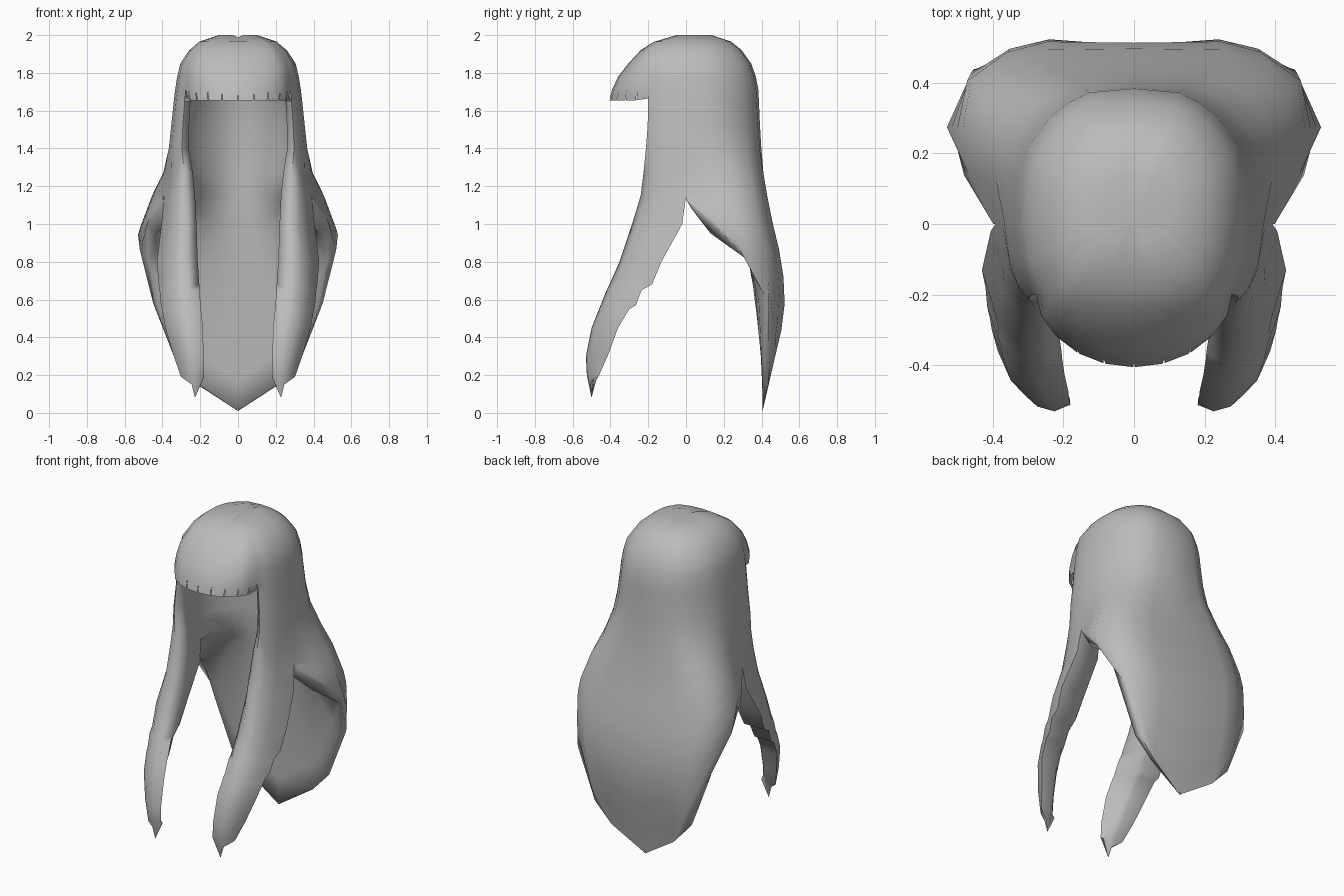
import bpy, bmesh, math

if "Cube" in bpy.data.objects:
    bpy.data.objects.remove(bpy.data.objects["Cube"], do_unlink=True)

mat = bpy.data.materials.new("hair_grey")
mat.use_nodes = True
GREY = (0.5, 0.5, 0.5, 1.0)
mat.diffuse_color = GREY
mat.node_tree.nodes["Principled BSDF"].inputs["Base Color"].default_value = GREY

# Half sections from inner front edge, round the side, to the back centre
# (fractions of half width, and of front or back depth)
HEAD = [(.74, -.85), (.83, -1), (.91, -.8), (.965, -.5), (1, 0), (.98, .33),
        (.9, .57), (.7, .8), (.55, .9), (.38, .97), (0, 1)]
LOW = [(.5, -.85), (.62, -1), (.73, -.85), (.81, -.55), (.86, 0), (.94, .3),
       (1, .58), (.9, .84), (.7, .95), (.48, 1), (0, .985)]
# Inner hollow, same order: fraction of the opening's half width, and y
HOLLOW = [(1, -.2), (1.05, -.13), (1.1, -.06), (1.13, 0), (1.1, .1),
          (.98, .18), (.8, .245), (.56, .305), (.3, .345), (0, .365)]
SPLIT = 4      # column where front lock and back sheet part


def section(z, w, front, back, blend):
    pts = []
    for (ax, ay), (bx, by) in zip(HEAD, LOW):
        x = ax + (bx - ax) * blend
        y = ay + (by - ay) * blend
        pts.append((x * w, y * (front if y < 0 else back), z))
    return pts


def fringe_arc(z, x1, y1, front, n=5):
    """Front arc from the centre to just before the side of the head."""
    out = []
    for i in range(n):
        a = math.pi / 2 * i / n
        out.append((x1 * math.sin(a), -(y1 + (front - y1) * math.cos(a)), z))
    return out


def mix(a, b, t):
    return [p + (q - p) * t for p, q in zip(a, b)]


def lerp_table(table, z):
    """Table rows run downwards: (z, values...)."""
    for a, b in zip(table, table[1:]):
        if z >= b[0]:
            return mix(a[1:], b[1:], (a[0] - z) / (a[0] - b[0]))
    return list(table[-1][1:])


bm = bmesh.new()


def face(points):
    bm.faces.new([bm.verts.new(p) for p in points])


def grid(rows, inward=False):
    for a, b in zip(rows, rows[1:]):
        for c in range(len(a) - 1):
            quad = (a[c], b[c], b[c + 1], a[c + 1])
            face(quad[::-1] if inward else quad)


# Crown: z, half width, front depth, back depth, fringe depth
crown = [(2.0, .10, .03, .14, .05), (1.965, .205, .11, .24, .17),
         (1.92, .258, .165, .295, .24), (1.85, .305, .195, .345, .305),
         (1.78, .322, .2, .37, .36), (1.71, .333, .2, .383, .392)]
rings = []
for z, w, f, b, fr in crown:
    body = section(z, w, f, b, 0)[1:]
    rings.append(fringe_arc(z, body[0][0], f, fr) + body)
# slight parting dip on top
for i in (0, -1):
    rings[0][i] = (0, rings[0][i][1], 1.988)
grid(rings)
for p, q in zip(rings[0], rings[0][1:]):
    face(((0, .04, 1.985), p, q))

# Fringe ends: separate teeth with narrow slits between them
top = rings[-1][:6]
low = fringe_arc(1.655, .268, .2, .405) + [(.268, -.2, 1.665)]
for i in range(5):
    a, b = low[i], low[i + 1]
    s = .05 if i % 2 else .03
    face((top[i], mix(a, b, s), mix(b, a, s), top[i + 1]))

# Sides and back of the head down to the split
sides = [section(1.65, .34, .2, .386, 0), section(1.52, .356, .203, .392, .05),
         section(1.4, .377, .212, .4, .2), section(1.27, .41, .225, .414, .65),
         section(1.15, .455, .24, .43, 1)]
grid([rings[-1][5:], sides[0][1:]])
grid(sides)

# Hollow inside the hair, closing to a dome under the crown
hollow = []
for z, s in ((1.9, .45), (1.8, .75)):
    hollow.append([(x * .25 * s, .08 + (y - .08) * s, z) for x, y in HOLLOW])
for row, s in zip(sides, (.9, .95, .98, 1, 1)):
    xi, yi, z = row[0]
    hollow.append([row[0]] + [(x * xi, y * (s if y > 0 else 1), z)
                              for x, y in HOLLOW[1:]])
grid(hollow, inward=True)
for p, q in zip(hollow[0], hollow[0][1:]):
    face(((0, .08, 1.925), q, p))

# Front lock: z, inner x, outer x, front y, rear y
lock = [(1.0, .22, .405, -.285, -.02), (.8, .213, .43, -.352, -.13),
        (.68, .205, .42, -.405, -.18), (.65, .203, .415, -.42, -.235),
        (.57, .198, .408, -.452, -.265), (.55, .196, .402, -.46, -.3),
        (.45, .186, .385, -.5, -.36), (.3, .182, .34, -.53, -.415),
        (.2, .18, .305, -.525, -.46)]
LOCK_FRONT = ((0, .2), (.27, 0), (.58, .12), (.82, .42), (1, 1))


def lock_rows(first, shape, last):
    rows = [first]
    for z, xi, xo, yf, yr in lock:
        rows.append([(xi + (xo - xi) * u, yf + (yr - yf) * v, z)
                     for u, v in shape(z)])
    return rows + [last]


def lock_rear(z):
    """Thick inner wall whose rear corner moves outward lower down."""
    u = min(.5, max(.18, .18 + (.85 - z)))
    return (0, .2), (u * .4, .6), (u * .75, .88), (u, 1), (1, 1)


inner_tip, outer_tip = (.182, -.49, .185), (.3, -.465, .19)
grid(lock_rows(sides[-1][:SPLIT + 1], lambda z: LOCK_FRONT,
               [inner_tip, (.228, -.5, .08), (.245, -.505, .15),
                (.28, -.495, .175), outer_tip]))
grid(lock_rows(hollow[-1][:4] + [sides[-1][SPLIT]], lock_rear,
               [inner_tip, (.228, -.5, .08), (.245, -.49, .15),
                (.28, -.475, .175), outer_tip]), inward=True)

# Back sheet: z, half width, back depth; each column ends at its own height
sheet = [(1.15, .455, .43), (.95, .53, .47), (.8, .512, .51), (.6, .5, .525),
         (.4, .485, .5), (.2, .46, .445), (0, .42, .41)]
ENDS = (1.13, 1.0, .86, .58, .27, .15, .01)
STEPS = 7
rows = []
for k in range(STEPS + 1):
    row = []
    for (ux, uy), end in zip(LOW[SPLIT:], ENDS):
        z = 1.15 + (end - 1.15) * k / STEPS
        w, b = lerp_table(sheet, z)
        row.append((ux * w, uy * b, z))
    rows.append(row)
grid(rows)

# Inner face of the back sheet, and the underside joining it to the outer rim
inner_rim = [(.3, .03, 1.08), (.43, .13, .95), (.475, .34, .8),
             (.435, .385, .585), (.325, .4, .28), (.205, .405, .155),
             (0, .408, .015)]
inner = [[mix(a, b, k / STEPS) for a, b in zip(hollow[-1][3:], inner_rim)]
         for k in range(STEPS + 1)]
grid(inner, inward=True)
grid([rows[-1], inner_rim])

# Join the patches into one smooth half, keeping thin rims sharp
bmesh.ops.remove_doubles(bm, verts=bm.verts[:], dist=.0005)
for f in bm.faces:
    f.smooth = True
for e in bm.edges:
    e.smooth = e.calc_face_angle(0) < 1.3
mesh = bpy.data.meshes.new("long_hair_with_fringe")
bm.to_mesh(mesh)
bm.free()
mesh.materials.append(mat)
hair = bpy.data.objects.new("long_hair_with_fringe", mesh)
bpy.context.collection.objects.link(hair)

# Mirror to the other side
mirror = hair.modifiers.new("mirror", 'MIRROR')
mirror.use_axis[0] = True
mirror.use_clip = True
mirror.merge_threshold = .001
